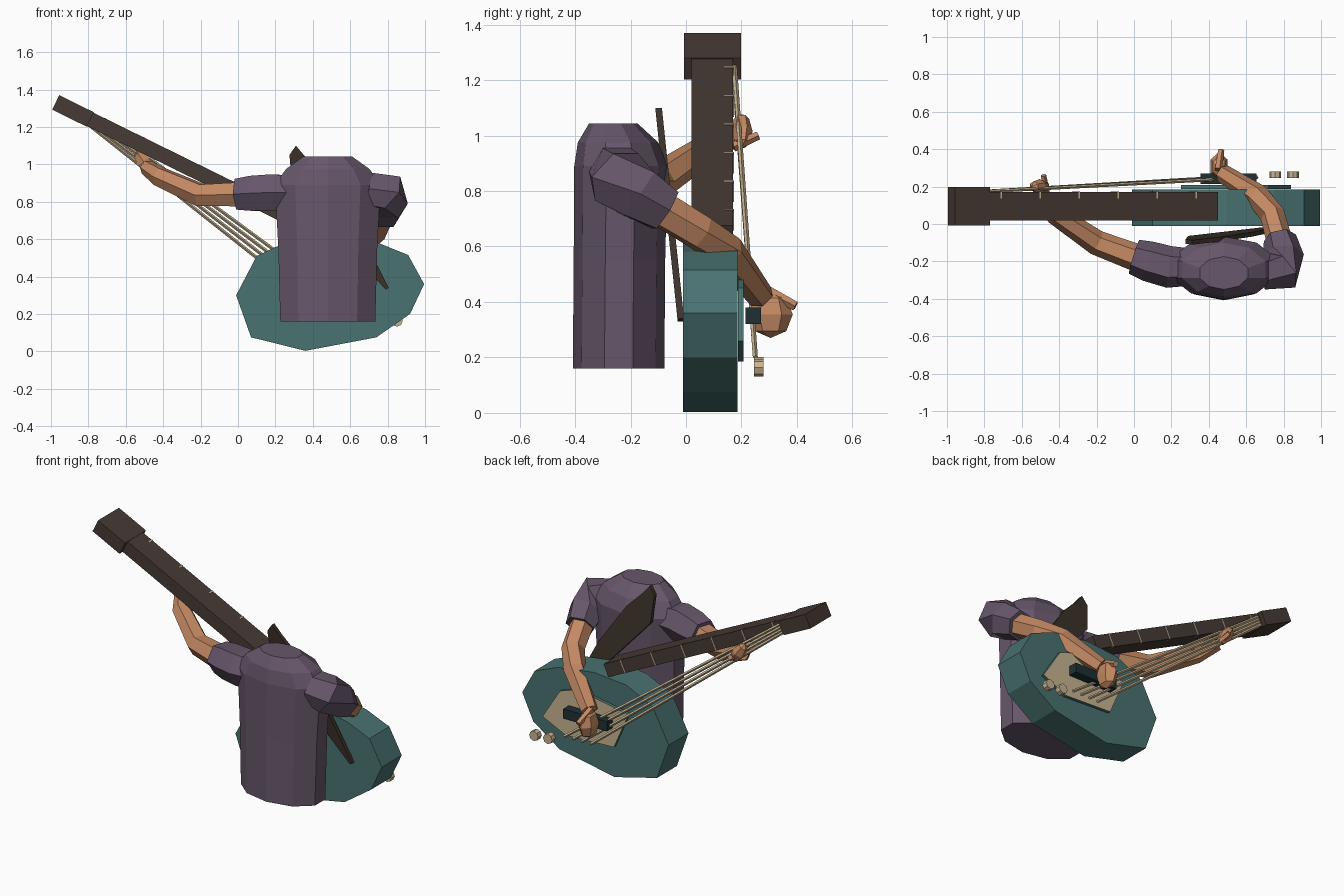
import bpy, bmesh, math
from mathutils import Vector, Matrix

if "Cube" in bpy.data.objects:
    bpy.data.objects.remove(bpy.data.objects["Cube"])


def material(name, rgb):
    m = bpy.data.materials.new(name)
    m.diffuse_color = (*rgb, 1)
    m.use_nodes = True
    m.node_tree.nodes["Principled BSDF"].inputs["Base Color"].default_value = m.diffuse_color
    return m


PURPLE = material("purple cloth", (0.135, 0.095, 0.145))
SKIN = material("skin", (0.55, 0.25, 0.125))
TEAL = material("teal", (0.066, 0.17, 0.165))
BROWN = material("dark wood", (0.062, 0.043, 0.035))
STRAP = material("strap brown", (0.046, 0.032, 0.023))
CREAM = material("cream", (0.58, 0.46, 0.29))
BLACK = material("blue black", (0.013, 0.03, 0.033))


def finish(name, bm, *mats):
    bmesh.ops.recalc_face_normals(bm, faces=bm.faces)
    me = bpy.data.meshes.new(name)
    bm.to_mesh(me)
    bm.free()
    for m in mats:
        me.materials.append(m)
    ob = bpy.data.objects.new(name, me)
    bpy.context.collection.objects.link(ob)
    return ob


def skin_rings(name, rings, mat):
    """Join rings of points into a closed flat-sided solid."""
    bm = bmesh.new()
    vs = [[bm.verts.new(p) for p in r] for r in rings]
    n = len(vs[0])
    for a, b in zip(vs, vs[1:]):
        for i in range(n):
            j = (i + 1) % n
            bm.faces.new((a[i], a[j], b[j], b[i]))
    bm.faces.new(vs[0])
    bm.faces.new(vs[-1])
    return finish(name, bm, mat)


def tube(name, path, radii, mat, sides=6):
    pts = [Vector(p) for p in path]
    rings = []
    for i, p in enumerate(pts):
        d = (pts[min(i + 1, len(pts) - 1)] - pts[max(i - 1, 0)]).normalized()
        ref = Vector((0, 0, 1)) if abs(d.z) < 0.9 else Vector((0, 1, 0))
        u = d.cross(ref).normalized()
        w = d.cross(u)
        rings.append([p + radii[i] * (u * math.cos(2 * math.pi * k / sides)
                                      + w * math.sin(2 * math.pi * k / sides)) for k in range(sides)])
    return skin_rings(name, rings, mat)


def prism(name, outline, y0, y1, mat):
    """Extrude an (x, z) outline along y."""
    return skin_rings(name, [[(x, y, z) for x, z in outline] for y in (y0, y1)], mat)


def box(name, centre, size, mat, tilt=0.0):
    bm = bmesh.new()
    bmesh.ops.create_cube(bm, size=1, matrix=Matrix.Translation(centre)
                          @ Matrix.Rotation(tilt, 4, 'Y') @ Matrix.Diagonal((*size, 1)))
    return finish(name, bm, mat)


def fist(name, centre, radii, mat, tilt=0.0):
    bm = bmesh.new()
    bmesh.ops.create_uvsphere(bm, u_segments=6, v_segments=4, radius=1,
                              matrix=Matrix.Translation(centre)
                              @ Matrix.Rotation(tilt, 4, 'Y') @ Matrix.Diagonal((*radii, 1)))
    return finish(name, bm, mat)


# Guitar body
prism("guitar_body", [(-0.01, 0.30), (0.07, 0.075), (0.36, 0.003), (0.74, 0.075), (0.92, 0.20),
                      (0.995, 0.36), (0.91, 0.515), (0.75, 0.58), (0.50, 0.615), (0.28, 0.595),
                      (0.10, 0.51)], -0.01, 0.185, TEAL)

# Pickguard with cream face
guard = prism("pickguard", [(0.84, 0.26), (0.72, 0.45), (0.60, 0.49), (0.25, 0.43), (0.35, 0.20),
                            (0.68, 0.185)], 0.188, 0.208, TEAL)
guard.data.materials.append(CREAM)
for f in guard.data.polygons:
    if f.normal.y > 0.5:
        f.material_index = 1

# Pickup block
box("pickup", (0.505, 0.242, 0.35), (0.30, 0.055, 0.06), BLACK)

# Knobs
for i, (x, z) in enumerate([(0.755, 0.17), (0.85, 0.163)]):
    tube(f"knob_{i + 1}", [(x, 0.245, z), (x, 0.28, z)], [0.031, 0.031], CREAM, 8)

# Neck, head and frets, all on one slope
SLOPE = math.radians(26.2)
axis = Vector((math.cos(SLOPE), 0, -math.sin(SLOPE)))
nut = Vector((-0.79, 0.095, 1.24))
box("guitar_neck", nut + axis * 0.68, (1.36, 0.15, 0.08), BROWN, SLOPE)
box("guitar_head", nut - axis * 0.103, (0.206, 0.205, 0.086), BROWN, SLOPE)
for i in range(6):
    p = nut + axis * (0.07 + 0.232 * i)
    box(f"fret_{i + 1}", (p.x, 0.155, p.z), (0.008, 0.036, 0.083), CREAM, SLOPE)

# Strings
for i in range(4):
    t = i / 3
    tube(f"string_{i + 1}", [(-0.79 + 0.02 * t, 0.175, 1.205 + 0.045 * t),
                             (0.48 + 0.18 * t, 0.25, 0.20)], [0.009, 0.009], CREAM, 4)

# Torso: ten-sided rings (z, centre y, half width, half depth)
rings = []
for z, cy, rx, ry in [(0.16, -0.243, 0.267, 0.165), (0.55, -0.24, 0.278, 0.165),
                      (0.89, -0.235, 0.297, 0.168), (0.975, -0.245, 0.235, 0.145),
                      (1.043, -0.262, 0.135, 0.088)]:
    rings.append([(0.48 + rx * math.sin(k * math.pi / 5), cy + ry * math.cos(k * math.pi / 5), z)
                  for k in range(10)])
skin_rings("torso", rings, PURPLE)

# Strap: thin plate leaning across the chest
strap = [(0.275, 1.05), (0.31, 1.10), (0.36, 1.04), (0.46, 0.94), (0.63, 0.69), (0.805, 0.34),
         (0.79, 0.33), (0.56, 0.58), (0.29, 0.88)]
lean = lambda x, z: -0.018 - 0.105 * (z - 0.33)
skin_rings("strap", [[(x, lean(x, z) + dy, z) for x, z in strap] for dy in (-0.012, 0.012)], STRAP)

# Strumming arm
tube("strumming_sleeve", [(0.70, -0.25, 0.87), (0.79, -0.25, 0.85), (0.80, -0.17, 0.79),
                          (0.78, -0.075, 0.73)], [0.10, 0.115, 0.108, 0.088], PURPLE)
tube("strumming_arm", [(0.785, -0.12, 0.755), (0.74, 0.05, 0.65), (0.66, 0.15, 0.58),
                       (0.475, 0.27, 0.42)], [0.07, 0.067, 0.065, 0.05], SKIN)
fist("strumming_hand", (0.455, 0.305, 0.355), (0.052, 0.08, 0.085), SKIN)
tube("strumming_thumb", [(0.45, 0.29, 0.44), (0.465, 0.395, 0.385)], [0.022, 0.018], SKIN, 5)

# Fretting arm
tube("fretting_sleeve", [(0.30, -0.23, 0.85), (0.19, -0.23, 0.85), (0.08, -0.20, 0.845),
                         (0.00, -0.175, 0.84)], [0.10, 0.112, 0.108, 0.095], PURPLE)
tube("fretting_arm", [(0.04, -0.19, 0.84), (-0.20, -0.10, 0.835), (-0.42, 0.05, 0.935),
                      (-0.49, 0.15, 0.985)], [0.075, 0.067, 0.055, 0.042], SKIN)
fist("fretting_hand", (-0.505, 0.20, 1.015), (0.042, 0.04, 0.075), SKIN, math.radians(-35))
tube("fretting_thumb", [(-0.47, 0.17, 0.96), (-0.485, 0.26, 1.0)], [0.02, 0.016], SKIN, 5)
